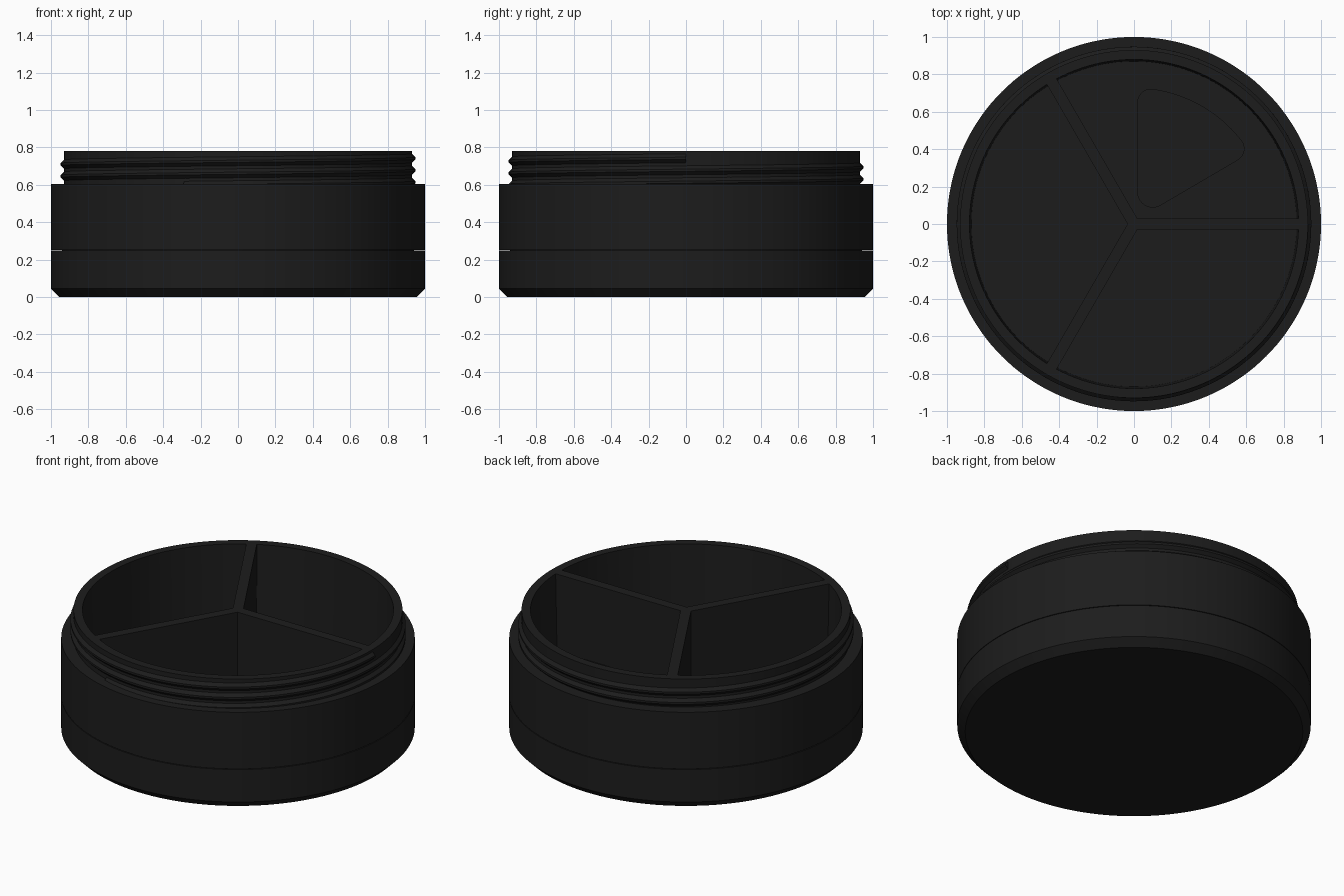
import bpy, bmesh, math
from math import cos, sin, radians, pi

if "Cube" in bpy.data.objects:
    bpy.data.objects.remove(bpy.data.objects["Cube"])

black = bpy.data.materials.new("black_plastic")
black.diffuse_color = (0.012, 0.012, 0.012, 1)
black.use_nodes = True
black.node_tree.nodes["Principled BSDF"].inputs["Base Color"].default_value = black.diffuse_color


def make_object(name, bm):
    bmesh.ops.recalc_face_normals(bm, faces=bm.faces[:])
    mesh = bpy.data.meshes.new(name)
    bm.to_mesh(mesh)
    bm.free()
    mesh.materials.append(black)
    obj = bpy.data.objects.new(name, mesh)
    bpy.context.collection.objects.link(obj)
    return obj


def lathe(name, profile, n=144):
    """Closed solid of revolution from (radius, z) points, capped both ends."""
    bm = bmesh.new()
    rings = [[bm.verts.new((r * cos(2 * pi * i / n), r * sin(2 * pi * i / n), z))
              for i in range(n)] for r, z in profile]
    for a, b in zip(rings, rings[1:]):
        for i in range(n):
            j = (i + 1) % n
            bm.faces.new((a[i], a[j], b[j], b[i]))
    bm.faces.new(rings[0])
    bm.faces.new(rings[-1])
    return make_object(name, bm)


def loft(name, low, high, z0, z1):
    """Solid between two matching outlines."""
    bm = bmesh.new()
    a = [bm.verts.new((x, y, z0)) for x, y in low]
    b = [bm.verts.new((x, y, z1)) for x, y in high]
    n = len(a)
    for i in range(n):
        j = (i + 1) % n
        bm.faces.new((a[i], a[j], b[j], b[i]))
    bm.faces.new(a)
    bm.faces.new(b)
    return make_object(name, bm)


def arc(cx, cy, r, a0, a1, n):
    return [(cx + r * cos(radians(a0 + (a1 - a0) * i / n)),
             cy + r * sin(radians(a0 + (a1 - a0) * i / n))) for i in range(n + 1)]


def sector(r, start, half_wall=0.03):
    """Third of a circle, set back from the dividing walls."""
    mid = radians(start + 60)
    apex = half_wall / sin(radians(60))
    inset = math.degrees(math.asin(half_wall / r))
    return [(apex * cos(mid), apex * sin(mid))] + arc(0, 0, r, start + inset, start + 120 - inset, 48)


def cut(target, cutter):
    cutter.hide_render = True
    mod = target.modifiers.new("cut", 'BOOLEAN')
    mod.operation = 'DIFFERENCE'
    mod.solver = 'EXACT'
    mod.object = cutter
    bpy.context.view_layer.objects.active = target
    bpy.ops.object.modifier_apply(modifier=mod.name)
    bpy.data.objects.remove(cutter)


# Body: chamfered foot, thin seam groove, shoulder and neck
FLOOR, TOP = 0.30, 0.78
body = lathe("container_body", [
    (0.955, 0), (1, 0.045), (1, 0.248), (0.94, 0.248), (0.94, 0.252),
    (1, 0.252), (1, 0.605), (0.93, 0.605), (0.93, TOP)])

# Three compartments, leaving the dividing walls between them
for k in range(3):
    over = 0.02
    cut(body, loft("compartment_cutter", sector(0.87, 120 * k), sector(0.88, 120 * k),
                   FLOOR, TOP + over))

# Rounded opening in the floor of one compartment
opening = (arc(0.10, 0.17, 0.08, 180, 300, 10)
           + arc(0.518, 0.403, 0.07, -60, 37, 10)
           + arc(0, 0, 0.726, 39, 81, 16)
           + arc(0.09, 0.65, 0.07, 83, 180, 10))
# keep clear of the dividing wall at the left end
cut(body, loft("opening_cutter", opening, opening, 0.06, FLOOR + 0.05))

# Helical screw thread around the neck, ending at the +x side
bm = bmesh.new()
section = [(0.92, -0.026), (0.93, -0.024), (0.948, -0.006), (0.948, 0.006), (0.93, 0.024), (0.92, 0.026)]
turns, pitch, end_z, steps = 2.3, 0.064, 0.742, 300
previous = None
for i in range(steps + 1):
    t = turns * (i / steps - 1)
    a = 2 * pi * t
    ring = [bm.verts.new((r * cos(a), r * sin(a), end_z + pitch * t + dz)) for r, dz in section]
    if previous:
        for j in range(len(ring)):
            k = (j + 1) % len(ring)
            bm.faces.new((previous[j], previous[k], ring[k], ring[j]))
    else:
        bm.faces.new(ring)
    previous = ring
bm.faces.new(previous)
thread = make_object("screw_thread", bm)

# Smooth round walls, crisp edges
for obj in (body, thread):
    bpy.ops.object.select_all(action='DESELECT')
    obj.select_set(True)
    bpy.context.view_layer.objects.active = obj
    bpy.ops.object.shade_smooth_by_angle(angle=radians(25))
